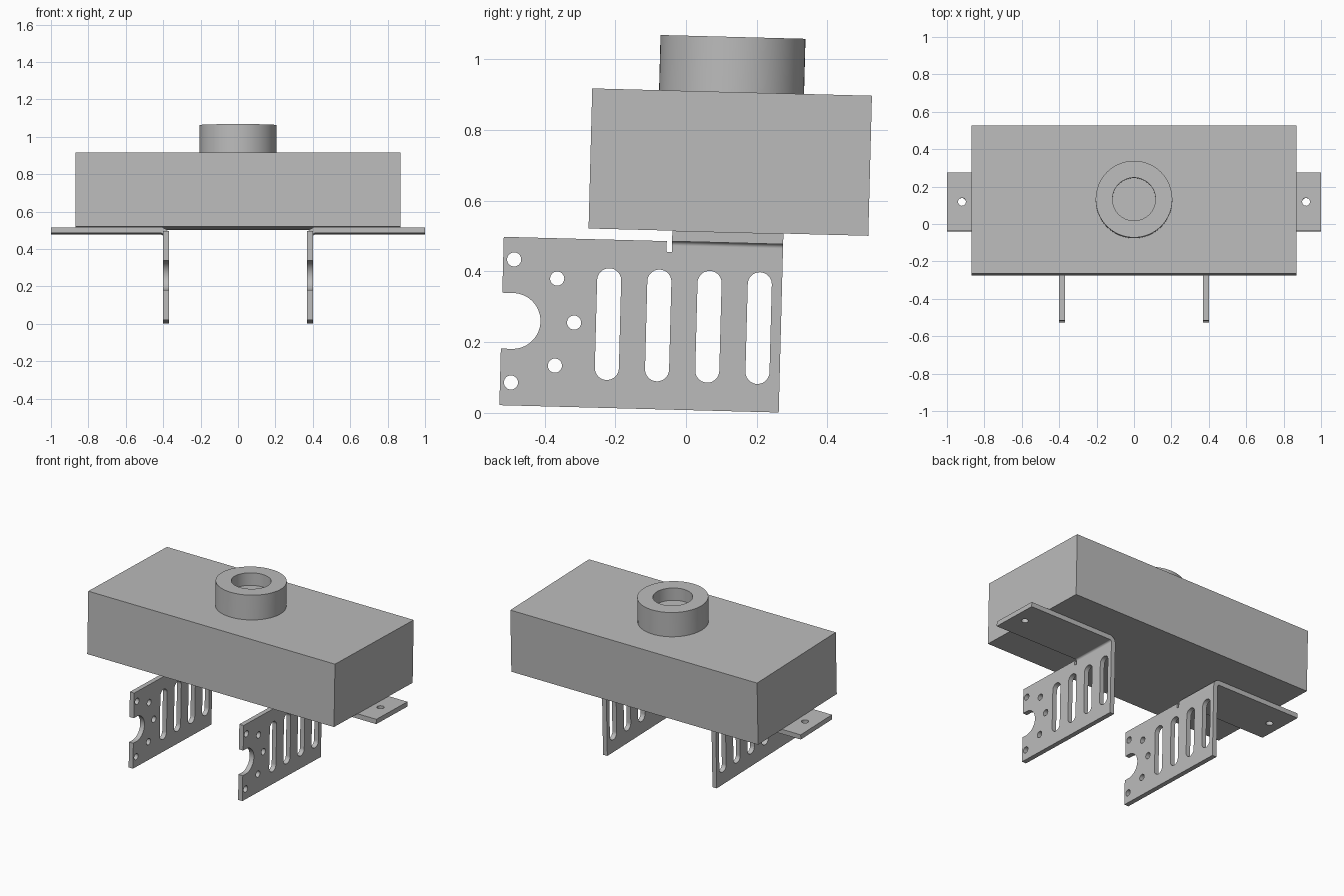
import bpy
import bmesh
from math import sin, cos, pi, radians
from mathutils import Matrix

cube = bpy.data.objects.get("Cube")
if cube:
    bpy.data.objects.remove(cube, do_unlink=True)

grey = bpy.data.materials.new("plain grey")
grey.use_nodes = True
colour = (0.5, 0.5, 0.5, 1)
grey.diffuse_color = colour
next(n for n in grey.node_tree.nodes
     if n.type == 'BSDF_PRINCIPLED').inputs["Base Color"].default_value = colour

# The whole assembly leans slightly about x
TILT = Matrix.Rotation(radians(-1.5), 4, 'X')
SHEET = 0.03
BASE = 0.514          # underside of the box
INNER = 0.37          # inner face of the upright plates
MID_Y = 0.105
BACK_Y = 0.262


def finish(name, bm, mirror=False):
    """Weld, tilt and shade the geometry and add it to the scene."""
    bmesh.ops.remove_doubles(bm, verts=bm.verts, dist=1e-5)
    bmesh.ops.recalc_face_normals(bm, faces=bm.faces)
    bm.transform(TILT)
    mesh = bpy.data.meshes.new(name)
    bm.to_mesh(mesh)
    bm.free()
    mesh.materials.clear()
    mesh.materials.append(grey)
    mesh.shade_smooth()
    mesh.set_sharp_from_angle(angle=radians(30))
    obj = bpy.data.objects.new(name, mesh)
    bpy.context.collection.objects.link(obj)
    if mirror:
        mod = obj.modifiers.new("Mirror", 'MIRROR')
        mod.use_mirror_merge = False
    return obj


def arc(u, v, r, start, end, n=20):
    steps = [radians(start + (end - start) * i / n) for i in range(n + 1)]
    return [(u + r * cos(a), v + r * sin(a)) for a in steps]


def circle(u, v, r, n=32):
    return arc(u, v, r, 0, 360, n)[:-1]


def slot(u, v, r, half):
    return arc(u, v + half, r, 0, 180) + arc(u, v - half, r, 180, 360)


def sheet(name, loops, thickness, matrix):
    """Cut a flat plate from an outline and holes, then place it."""
    curve = bpy.data.curves.new(name + " outline", 'CURVE')
    curve.dimensions = '2D'
    curve.fill_mode = 'BOTH'
    curve.extrude = thickness / 2
    for loop in loops:
        spline = curve.splines.new('POLY')
        spline.points.add(len(loop) - 1)
        for point, (u, v) in zip(spline.points, loop):
            point.co = (u, v, 0, 1)
        spline.use_cyclic_u = True
    helper = bpy.data.objects.new(name + " outline", curve)
    bpy.context.collection.objects.link(helper)
    graph = bpy.context.evaluated_depsgraph_get()
    graph.update()
    mesh = bpy.data.meshes.new_from_object(helper.evaluated_get(graph))
    bm = bmesh.new()
    bm.from_mesh(mesh)
    bm.transform(matrix)
    bpy.data.objects.remove(helper)
    bpy.data.curves.remove(curve)
    bpy.data.meshes.remove(mesh)
    return finish(name, bm, mirror=True)


# Box body
bm = bmesh.new()
bmesh.ops.create_cube(bm, size=1)
bm.transform(Matrix.Translation((0, 0.1065, 0.712)) @ Matrix.Diagonal((1.736, 0.791, 0.396, 1)))
finish("box_body", bm)

# Round collar with a blind bore
bm = bmesh.new()
profile = [(0, 0.987), (0.115, 0.987), (0.115, 1.066), (0.205, 1.066), (0.205, 0.91), (0, 0.91)]
verts = [bm.verts.new((r, MID_Y, z)) for r, z in profile]
edges = [bm.edges.new(pair) for pair in zip(verts, verts[1:])]
bmesh.ops.spin(bm, geom=verts + edges, cent=(0, MID_Y, 0), axis=(0, 0, 1),
               angle=2 * pi, steps=64)
bmesh.ops.dissolve_degenerate(bm, dist=1e-5, edges=bm.edges)
finish("collar", bm)

# Upright plates: open mouth, ring of bolt holes and four slots
R_OUT = 0.042
R_IN = R_OUT - SHEET
bend_z = BASE - R_OUT
front, bottom, top = -0.528, 0.008, BASE - SHEET
hub_y, hub_z = -0.497, 0.247
outline = [(front, bottom), (BACK_Y, bottom), (BACK_Y, bend_z), (-0.052, bend_z),
           (-0.052, 0.454), (-0.067, 0.454), (-0.067, top), (front, top),
           (front, hub_z + 0.079)]
outline += arc(hub_y, hub_z, 0.079, 90, -90, 32) + [(front, hub_z - 0.079)]
holes = [circle(hub_y + 0.174 * cos(a), hub_z + 0.174 * sin(a), 0.02)
         for a in (i * pi / 4 for i in range(-2, 3))]
slots = [slot(-0.227 + 0.142 * i, 0.245, 0.034, 0.124) for i in range(4)]
to_side = Matrix(((0, 0, 1, INNER + SHEET / 2), (1, 0, 0, 0), (0, 1, 0, 0), (0, 0, 0, 1)))
sheet("upright_plates", [outline] + holes + slots, SHEET, to_side)

# Rounded bends joining uprights to flanges (profile in z, x)
bend_x = INNER + R_OUT
bend = arc(bend_z, bend_x, R_OUT, -90, 0, 12) + arc(bend_z, bend_x, R_IN, 0, -90, 12)
flange_front = -0.052
to_bend = Matrix(((0, 1, 0, 0), (0, 0, 1, (flange_front + BACK_Y) / 2), (1, 0, 0, 0), (0, 0, 0, 1)))
sheet("bracket_bends", [bend], BACK_Y - flange_front, to_bend)

# Mounting flanges with a bolt hole near each end
flange = [(bend_x, flange_front), (1, flange_front), (1, BACK_Y), (bend_x, BACK_Y)]
sheet("mounting_flanges", [flange, circle(0.92, MID_Y, 0.021)], SHEET,
      Matrix.Translation((0, 0, BASE - SHEET / 2)))
